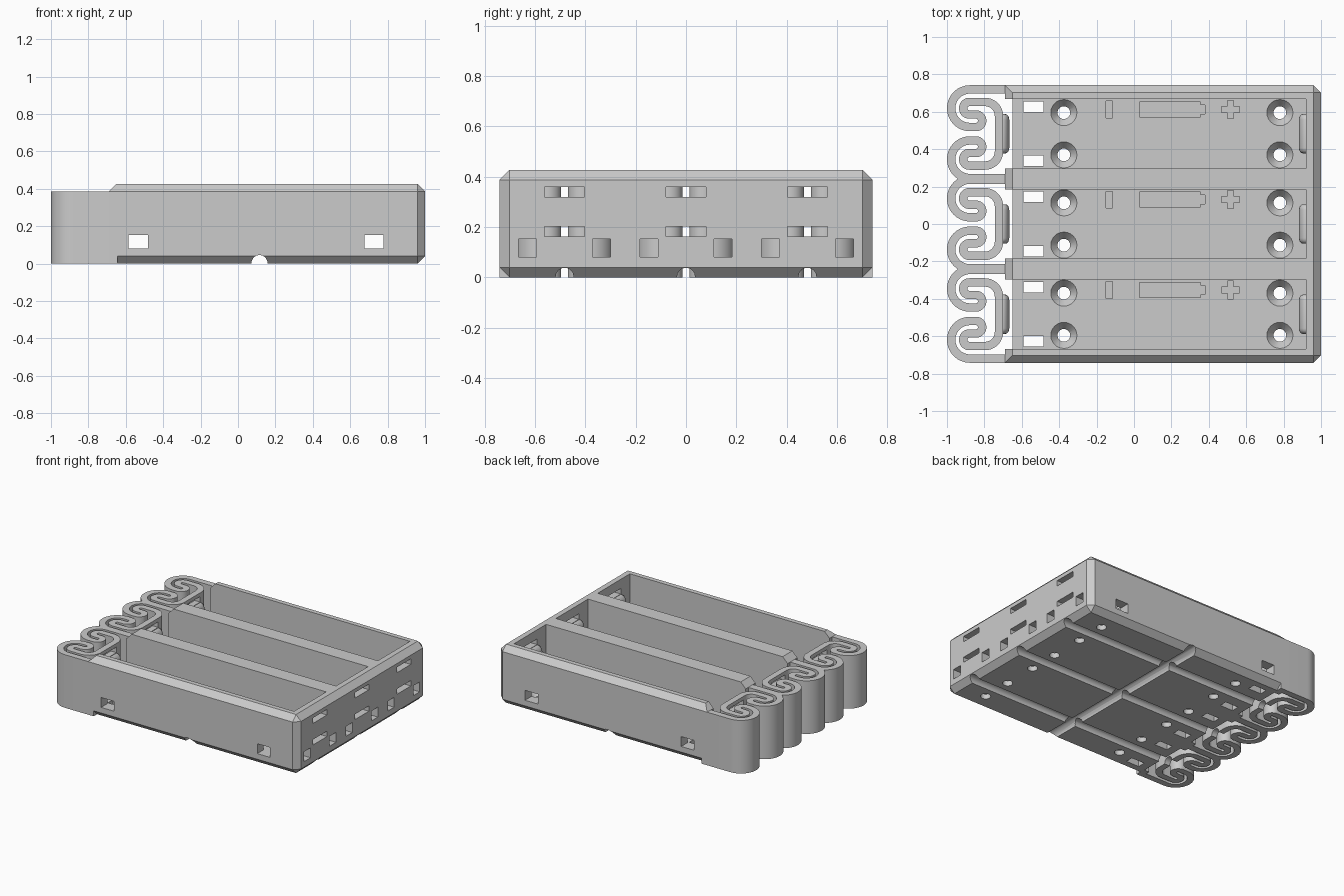
import bpy, bmesh, math
from mathutils import Matrix, Vector

cube = bpy.data.objects.get("Cube")
if cube:
    bpy.data.objects.remove(cube)

PITCH = 0.4825
SLOTS = [-PITCH, 0, PITCH]
CH = 0.04           # chamfer of the outer edges
FLOOR = 0.08
TOP = 0.427
RIM = TOP - CH      # height of the springs
WIRE_Z = [(0.163, 0.202), (0.32, 0.36)]

grey = bpy.data.materials.new("plain grey plastic")
grey.use_nodes = True
grey.diffuse_color = (0.6, 0.6, 0.6, 1)
grey.node_tree.nodes["Principled BSDF"].inputs["Base Color"].default_value = (0.6, 0.6, 0.6, 1)


def make(name, bm, smooth=False):
    bmesh.ops.recalc_face_normals(bm, faces=bm.faces)
    me = bpy.data.meshes.new(name)
    bm.to_mesh(me)
    bm.free()
    me.materials.append(grey)
    ob = bpy.data.objects.new(name, me)
    bpy.context.collection.objects.link(ob)
    if smooth:
        shade(ob)
    return ob


def shade(ob):
    bpy.ops.object.select_all(action='DESELECT')
    ob.select_set(True)
    bpy.context.view_layer.objects.active = ob
    bpy.ops.object.shade_smooth_by_angle(angle=math.radians(35))


def box(bm, x0, x1, y0, y1, z0, z1):
    mat = Matrix.Translation(((x0 + x1) / 2, (y0 + y1) / 2, (z0 + z1) / 2))
    mat = mat @ Matrix.Diagonal((x1 - x0, y1 - y0, z1 - z0, 1))
    bmesh.ops.create_cube(bm, size=1, matrix=mat)


def rod(bm, r1, r2, length, loc, axis='Z', sides=24):
    turn = {'X': Matrix.Rotation(math.pi / 2, 4, 'Y'),
            'Y': Matrix.Rotation(math.pi / 2, 4, 'X'), 'Z': Matrix()}[axis]
    bmesh.ops.create_cone(bm, cap_ends=True, segments=sides, radius1=r1, radius2=r2,
                          depth=length, matrix=Matrix.Translation(loc) @ turn)


def cut(ob, fill):
    """Subtract everything that fill() draws, then apply."""
    bm = bmesh.new()
    fill(bm)
    tool = make("cutter", bm)
    mod = ob.modifiers.new("cut", 'BOOLEAN')
    mod.operation, mod.solver, mod.object = 'DIFFERENCE', 'EXACT', tool
    mod.use_self = True
    bpy.ops.object.select_all(action='DESELECT')
    ob.select_set(True)
    bpy.context.view_layer.objects.active = ob
    bpy.ops.object.modifier_apply(modifier=mod.name)
    bpy.data.objects.remove(tool)


# --- tray: chamfered block, open toward the springs ---
LEFT = -0.69
bm = bmesh.new()
box(bm, LEFT, 1, -0.742, 0.742, 0, TOP)


def is_outer(e):
    on_left = all(v.co.x < 0 for v in e.verts)
    return not on_left or all(v.co.z > 0.1 for v in e.verts)


bmesh.ops.bevel(bm, geom=[e for e in bm.edges if is_outer(e)], offset=CH,
                segments=1, affect='EDGES')
tray = make("tray", bm)


# wire grooves under the floor
def groove_cross(bm):
    rod(bm, 0.043, 0.043, 1.7, (0.115, 0, 0.0037), 'Y', 14)


def grooves_long(bm):
    for c in SLOTS:
        rod(bm, 0.036, 0.036, 2.1, (0.1, c, 0.0023), 'X', 14)


def bays(bm):
    for c in SLOTS:
        box(bm, -0.8, 0.92, c - 0.185, c + 0.185, FLOOR, 0.6)


def open_ends(bm):
    for c in SLOTS:
        box(bm, -0.8, -0.65, c - 0.185, c + 0.185, -0.1, 0.6)


def side_windows(bm):
    for x in (-0.533, 0.727):
        box(bm, x - 0.052, x + 0.052, -1, 1, FLOOR + 0.001, 0.153)


def end_openings(bm):
    for c in SLOTS:
        for s in (-1, 1):
            y = c + s * 0.147
            box(bm, 0.9, 1.1, y - 0.036, y + 0.036, FLOOR + 0.001, 0.153)
            y = c + s * 0.145
            box(bm, -0.59, -0.485, y - 0.028, y + 0.028, -0.1, FLOOR + 0.02)
        for z0, z1 in WIRE_Z:
            box(bm, 0.86, 1.1, c - 0.08, c + 0.08, z0, z1)


def screw_holes(bm):
    for c in SLOTS:
        for s in (-1, 1):
            for x in (-0.375, 0.78):
                rod(bm, 0.034, 0.034, 0.3, (x, c + s * 0.113, 0.02))


def countersinks(bm):
    for c in SLOTS:
        for s in (-1, 1):
            for x in (-0.375, 0.78):
                rod(bm, 0.03, 0.07, 0.05, (x, c + s * 0.113, FLOOR - 0.0249))


def polarity_marks(bm):
    z0, z1 = FLOOR - 0.012, FLOOR + 0.05
    for c in SLOTS:
        y = c + 0.13
        box(bm, -0.15, -0.115, y - 0.045, y + 0.045, z0, z1)
        box(bm, 0.03, 0.355, y - 0.04, y + 0.04, z0, z1)
        box(bm, 0.35, 0.38, y - 0.024, y + 0.024, z0, z1)
        box(bm, 0.467, 0.563, y - 0.016, y + 0.016, z0, z1)
        box(bm, 0.499, 0.531, y - 0.048, y + 0.048, z0, z1)


for fill in (groove_cross, grooves_long, bays, open_ends, side_windows,
             end_openings, screw_holes, countersinks, polarity_marks):
    cut(tray, fill)
shade(tray)


# --- folded leaf springs ---
def arc(cx, cy, r, a0, a1, n=20):
    angles = [math.radians(a0 + (a1 - a0) * i / n) for i in range(n + 1)]
    return [Vector((cx + r * math.cos(a), cy + r * math.sin(a))) for a in angles]


def ribbon(bm, pts, half, height):
    rows = []
    for i, p in enumerate(pts):
        d = (pts[min(i + 1, len(pts) - 1)] - pts[max(i - 1, 0)]).normalized()
        n = Vector((-d.y, d.x)) * half
        rows.append([bm.verts.new((q.x, q.y, z)) for q, z in
                     ((p + n, 0), (p - n, 0), (p - n, height), (p + n, height))])
    for a, b in zip(rows, rows[1:]):
        for k in range(4):
            m = (k + 1) % 4
            bm.faces.new((a[k], a[m], b[m], b[k]))
    bm.faces.new(rows[0])
    bm.faces.new(rows[-1])


half_path = [Vector((-0.645, 0.237))]
half_path += arc(-0.877, 0.1365, 0.1005, 90, 270, 28)
half_path += arc(-0.845, 0.0695, 0.0335, -90, 90)
half_path += arc(-0.88, 0.1365, 0.0335, 270, 90)
half_path += arc(-0.797, 0.095, 0.075, 90, 0)
path = half_path + [Vector((p.x, -p.y)) for p in reversed(half_path)]


# --- rounded contact ridge ---
def ridge(name, x, c):
    bm = bmesh.new()
    rod(bm, 0.056, 0.056, 0.21, (0, 0, 0), 'Y', 32)
    rims = [e for e in bm.edges if abs(e.verts[0].co.y - e.verts[1].co.y) < 0.001]
    bmesh.ops.bevel(bm, geom=rims, offset=0.03, segments=4, profile=0.5, affect='EDGES')
    bmesh.ops.scale(bm, vec=(0.68, 1, 1), verts=bm.verts)
    bmesh.ops.translate(bm, vec=(x, c, 0.261), verts=bm.verts)
    make(name, bm, True)


def wire_slots(bm):
    for z0, z1 in WIRE_Z:
        box(bm, -0.76, -0.68, -0.08, 0.08, z0, z1)
    rod(bm, 0.036, 0.036, 0.09, (-0.715, 0, 0.0023), 'X', 14)


for i, c in enumerate(SLOTS):
    bm = bmesh.new()
    ribbon(bm, path, 0.0225, RIM)
    spring = make(f"spring_{i + 1}", bm)
    cut(spring, wire_slots)
    spring.location.y = c
    shade(spring)
    ridge(f"spring_ridge_{i + 1}", -0.705, c)
    ridge(f"end_ridge_{i + 1}", 0.92, c)
